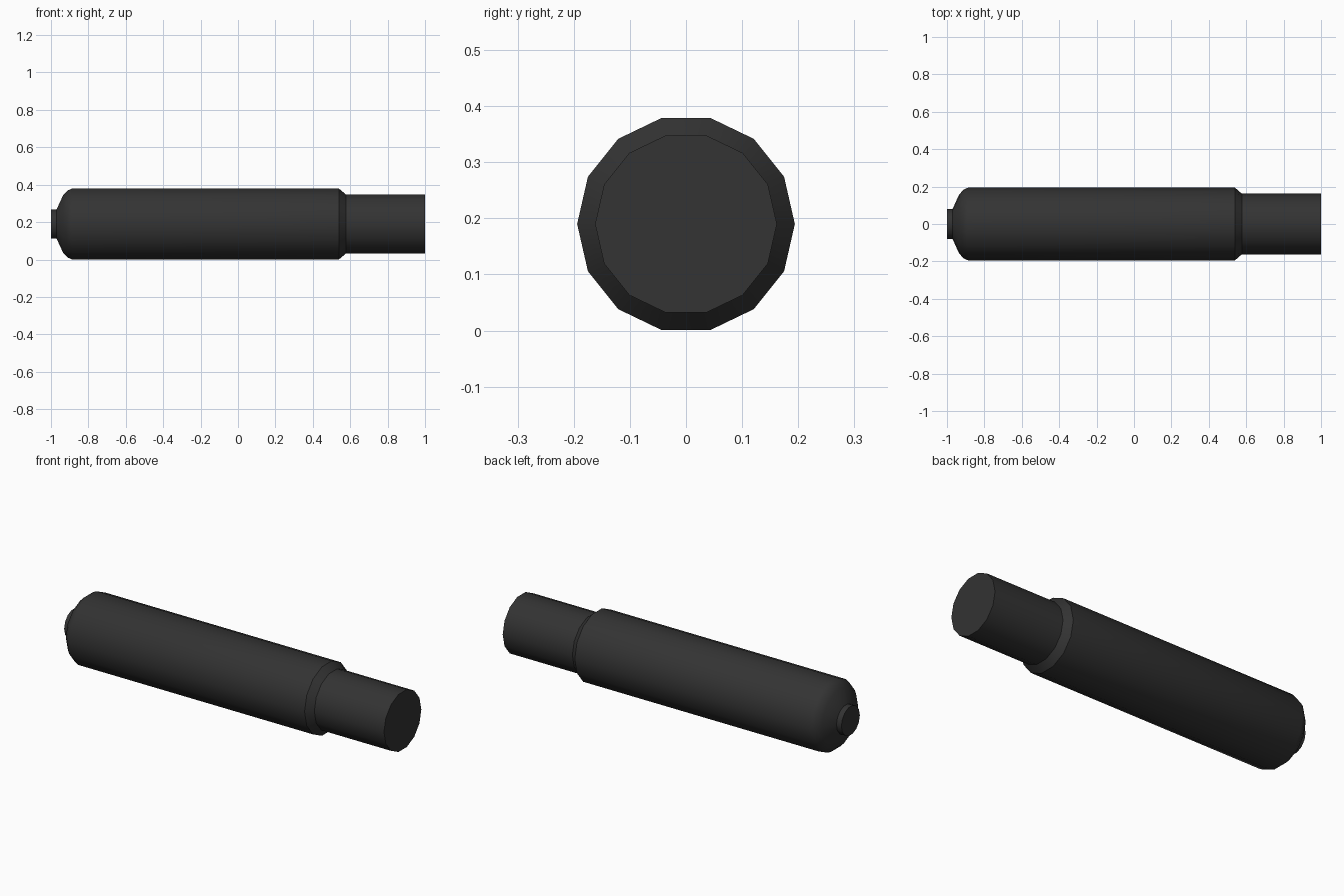
import bpy, bmesh, math

if "Cube" in bpy.data.objects:
    bpy.data.objects.remove(bpy.data.objects["Cube"])

SIDES, AXIS_Z = 14, 0.19

mat = bpy.data.materials.new("charcoal black")
mat.diffuse_color = (0.033, 0.033, 0.033, 1)
mat.use_nodes = True
mat.node_tree.nodes["Principled BSDF"].inputs["Base Color"].default_value = mat.diffuse_color


def lathe(name, profile):
    """Revolve (x, radius) points around the long axis and cap both ends."""
    bm = bmesh.new()
    rings = []
    for x, r in profile:
        rings.append([bm.verts.new((x, r * math.cos(a), AXIS_Z + r * math.sin(a)))
                      for a in (2 * math.pi * i / SIDES for i in range(SIDES))])
    for a, b in zip(rings, rings[1:]):
        for i in range(SIDES):
            j = (i + 1) % SIDES
            bm.faces.new((a[i], a[j], b[j], b[i]))
    bm.faces.new(rings[0])
    bm.faces.new(rings[-1])
    bmesh.ops.recalc_face_normals(bm, faces=bm.faces)
    mesh = bpy.data.meshes.new(name)
    bm.to_mesh(mesh)
    bm.free()
    mesh.materials.append(mat)
    obj = bpy.data.objects.new(name, mesh)
    bpy.context.collection.objects.link(obj)
    bpy.ops.object.select_all(action='DESELECT')
    obj.select_set(True)
    bpy.context.view_layer.objects.active = obj
    bpy.ops.object.shade_smooth_by_angle(angle=math.radians(35))


# One closed tube: end button, rounded shoulder, barrel, chamfer, narrow neck
lathe("barrel", [(-1.0, 0.08), (-0.97, 0.08), (-0.935, 0.158), (-0.91, 0.184),
                 (-0.888, 0.194), (0.54, 0.194), (0.577, 0.162), (1.0, 0.162)])
